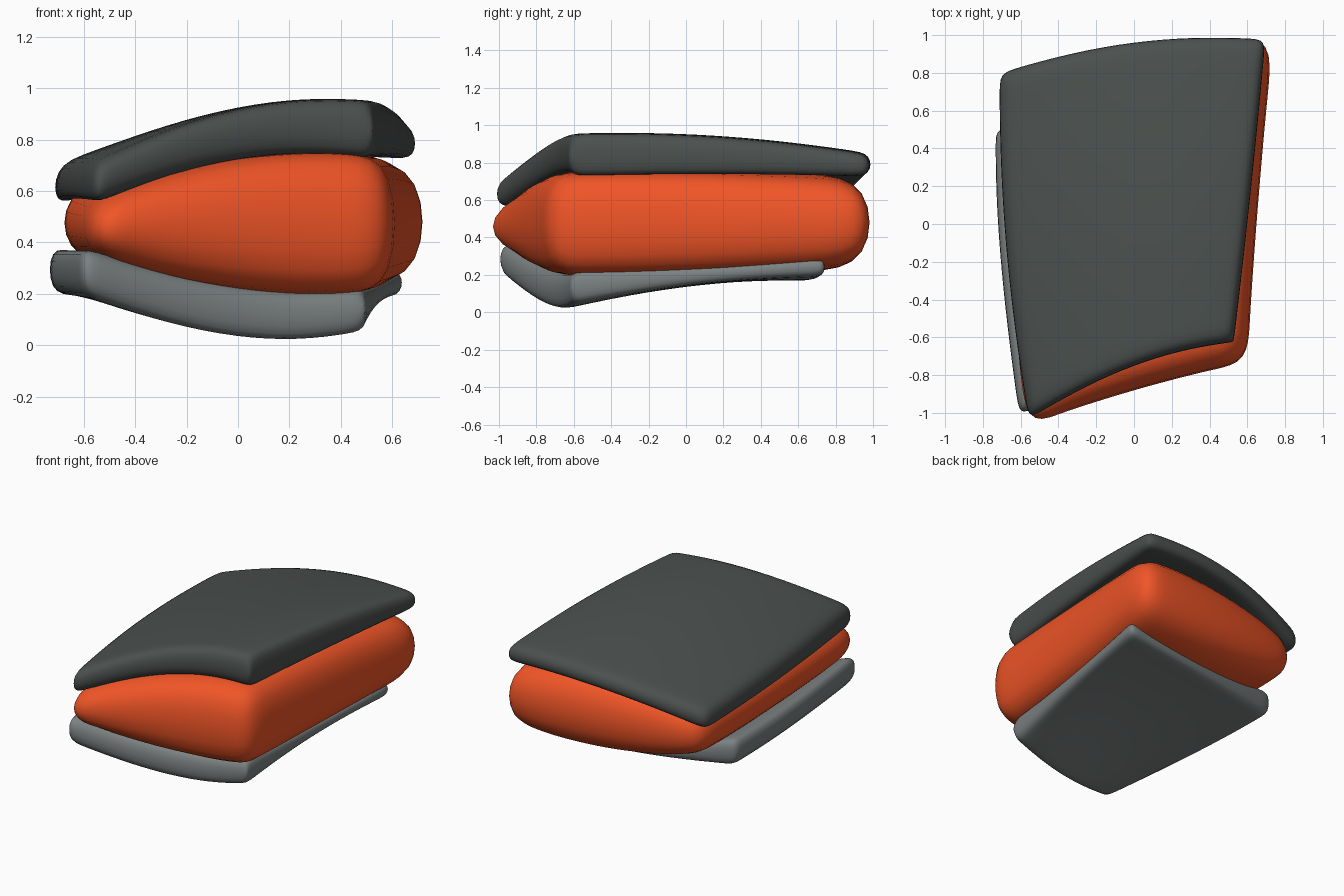
import bpy, bmesh

if "Cube" in bpy.data.objects:
    bpy.data.objects.remove(bpy.data.objects["Cube"])


def quad(a, b, c, t):
    """Quadratic through a, b, c at t = -1, 0, 1."""
    return [p * t * (t - 1) / 2 + q * (1 - t * t) + r * t * (t + 1) / 2
            for p, q, r in zip(a, b, c)]


def pillow(name, rows, edge, color, crease=0.0):
    """Curved slab: 3x3 control points (x, y, top z, bottom z), front row first."""
    ts = [-1, -1 + edge, -0.45, 0, 0.45, 1 - edge, 1]
    n = len(ts)
    bm = bmesh.new()
    layers = [[], []]
    for v in ts:
        for u in ts:
            x, y, top, bot = quad(*[quad(*r, u) for r in rows], v)
            layers[0].append(bm.verts.new((x, y, bot)))
            layers[1].append(bm.verts.new((x, y, top)))
    lo, hi = layers
    for j in range(n - 1):
        for i in range(n - 1):
            k = [j * n + i, j * n + i + 1, (j + 1) * n + i + 1, (j + 1) * n + i]
            bm.faces.new([hi[a] for a in k])
            bm.faces.new([lo[a] for a in reversed(k)])
    # side walls around the rim
    rim = ([i for i in range(n)] + [j * n + n - 1 for j in range(1, n)]
           + [n * n - 1 - i for i in range(1, n)]
           + [j * n for j in range(n - 2, 0, -1)])
    for a, b in zip(rim, rim[1:] + rim[:1]):
        bm.faces.new((lo[a], lo[b], hi[b], hi[a]))
    # crisp front right corner
    layer = bm.edges.layers.float.new("crease_edge")
    bm.edges.get((lo[n - 1], hi[n - 1]))[layer] = crease
    bmesh.ops.recalc_face_normals(bm, faces=bm.faces)
    me = bpy.data.meshes.new(name)
    bm.to_mesh(me)
    bm.free()
    me.shade_smooth()
    ob = bpy.data.objects.new(name, me)
    bpy.context.collection.objects.link(ob)
    sub = ob.modifiers.new("smooth", "SUBSURF")
    sub.levels = sub.render_levels = 2
    mat = bpy.data.materials.new(name + "_color")
    mat.diffuse_color = (*color, 1)
    mat.use_nodes = True
    mat.node_tree.nodes["Principled BSDF"].inputs["Base Color"].default_value = mat.diffuse_color
    me.materials.append(mat)
    return ob


# dark upper slab
pillow("upper_slab", [
    [(-0.56, -1.04, 0.70, 0.54), (0.0, -0.75, 0.92, 0.725), (0.53, -0.63, 0.945, 0.72)],
    [(-0.685, -0.10, 0.71, 0.55), (0.0, 0.10, 0.925, 0.74), (0.62, 0.16, 0.93, 0.73)],
    [(-0.715, 0.80, 0.68, 0.54), (0.0, 0.97, 0.83, 0.71), (0.70, 0.98, 0.84, 0.72)],
], 0.13, (0.07, 0.08, 0.075), 0.9)

# orange filling
pillow("filling", [
    [(-0.58, -1.09, 0.55, 0.36), (0.0, -0.89, 0.72, 0.22), (0.61, -0.74, 0.72, 0.22)],
    [(-0.67, 0.00, 0.58, 0.36), (0.0, 0.00, 0.75, 0.20), (0.66, 0.05, 0.72, 0.24)],
    [(-0.68, 0.80, 0.60, 0.36), (0.0, 0.95, 0.72, 0.24), (0.75, 1.00, 0.68, 0.28)],
], 0.32, (0.87, 0.09, 0.02))

# light lower slab
pillow("lower_slab", [
    [(-0.61, -1.02, 0.39, 0.20), (0.0, -0.76, 0.225, 0.012), (0.50, -0.62, 0.225, 0.05)],
    [(-0.715, -0.15, 0.39, 0.20), (0.0, 0.00, 0.23, 0.145), (0.56, 0.06, 0.245, 0.155)],
    [(-0.735, 0.50, 0.39, 0.20), (0.0, 0.67, 0.27, 0.165), (0.65, 0.75, 0.30, 0.195)],
], 0.13, (0.20, 0.22, 0.22), 0.9)
